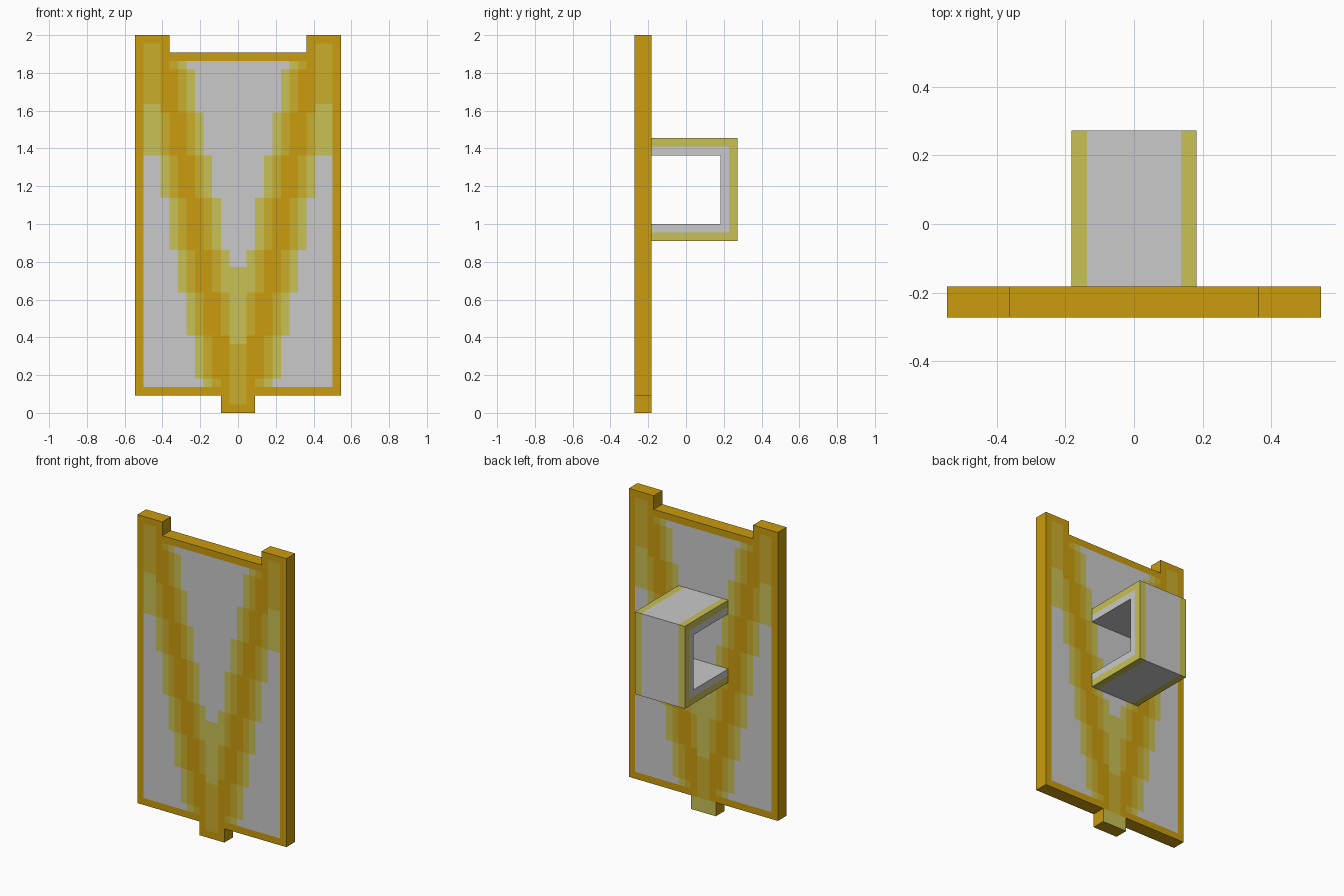
import bpy, bmesh

if "Cube" in bpy.data.objects:
    bpy.data.objects.remove(bpy.data.objects["Cube"])

P = 2 / 44  # one design square


def material(name, rgb):
    m = bpy.data.materials.new(name)
    lin = [c / 12.92 if c <= 0.04045 else ((c + 0.055) / 1.055) ** 2.4 for c in rgb]
    m.diffuse_color = (*lin, 1)
    m.use_nodes = True
    m.node_tree.nodes["Principled BSDF"].inputs["Base Color"].default_value = m.diffuse_color
    return m


MATS = [material("pale grey", (0.79, 0.79, 0.79)),
        material("pale yellow", (0.785, 0.755, 0.33)),
        material("mid yellow", (0.79, 0.68, 0.17)),
        material("dark gold", (0.79, 0.61, 0.05))]
GREY, PALE, MID, GOLD = range(4)
STEPS = (4, 9, 14, 19, 25, 30, 35, 40)  # rows where the V moves one square outward
BAND = {-2: PALE, -1: MID, 0: GOLD, 1: GOLD, 2: MID, 3: PALE}


def finish(bm, name):
    bmesh.ops.remove_doubles(bm, verts=bm.verts, dist=1e-5)
    bmesh.ops.recalc_face_normals(bm, faces=bm.faces)
    bmesh.ops.dissolve_limit(bm, angle_limit=0.01, verts=bm.verts, edges=bm.edges,
                             delimit={'MATERIAL'})
    me = bpy.data.meshes.new(name)
    bm.to_mesh(me)
    bm.free()
    for m in MATS:
        me.materials.append(m)
    ob = bpy.data.objects.new(name, me)
    bpy.context.collection.objects.link(ob)


def quad(bm, pts, mat):
    f = bm.faces.new([bm.verts.new((x * P, y * P, z * P)) for x, y, z in pts])
    f.material_index = mat


def column(i):
    return i if i >= 0 else -1 - i  # mirrored distance from the centre


def solid(i, r):
    """Plate outline: bottom tab, main panel, two top horns."""
    u = column(i)
    if r < 2:
        return r >= 0 and u < 2
    if r < 42:
        return u < 12
    return r < 44 and 8 <= u < 12


def colour(i, r, back):
    """Gold border, stepped V, grey ground."""
    u = column(i)
    if back and r < 2:
        return PALE
    if r in (0, 43) or u == 11 or (r == 2 and u > 0) or (r < 3 and u == 1):
        return GOLD
    if (r == 41 and u < 9) or (r >= 42 and u == 8):
        return GOLD
    if u >= 9:
        return GREY if r < 30 else PALE if r < 36 else MID
    if u == 0 and r < 17:
        return MID if r < 8 else PALE
    return BAND.get(u - sum(r >= s for s in STEPS), GREY)


# Shield plate with stepped V pattern on front and back
Y0, Y1 = -6, -4
bm = bmesh.new()
for i in range(-12, 12):
    for r in range(44):
        if not solid(i, r):
            continue
        for y, back in ((Y0, False), (Y1, True)):
            quad(bm, [(i, y, r), (i + 1, y, r), (i + 1, y, r + 1), (i, y, r + 1)],
                 colour(i, r, back))
        # gold rim wherever the outline ends
        for di, dr, a, b in ((-1, 0, (i, r), (i, r + 1)), (1, 0, (i + 1, r), (i + 1, r + 1)),
                             (0, -1, (i, r), (i + 1, r)), (0, 1, (i, r + 1), (i + 1, r + 1))):
            if not solid(i + di, r + dr):
                quad(bm, [(a[0], Y0, a[1]), (b[0], Y0, b[1]),
                          (b[0], Y1, b[1]), (a[0], Y1, a[1])], GOLD)
finish(bm, "shield_plate")


# C-shaped back handle: outer, middle and inner outlines in (y, z)
def outline(inset):
    y, lo, hi = 6 - inset, 20 + inset, 32 - inset
    return [(-4, lo), (y, lo), (y, hi), (-4, hi)]


outer, middle, inner = outline(0), outline(1), outline(2)
bm = bmesh.new()


def across(x0, x1, line, mat):
    for (ya, za), (yb, zb) in zip(line, line[1:]):
        quad(bm, [(x0, ya, za), (x1, ya, za), (x1, yb, zb), (x0, yb, zb)], mat)


for x0, x1, mat in ((-4, -3, PALE), (-3, 3, GREY), (3, 4, PALE)):
    across(x0, x1, outer, mat)
    across(x0, x1, inner, GREY)
for x in (-4, 4):
    for la, lb, mat in ((outer, middle, PALE), (middle, inner, GREY)):
        for k in range(3):
            quad(bm, [(x, *la[k]), (x, *la[k + 1]), (x, *lb[k + 1]), (x, *lb[k])], mat)
finish(bm, "back_handle")
